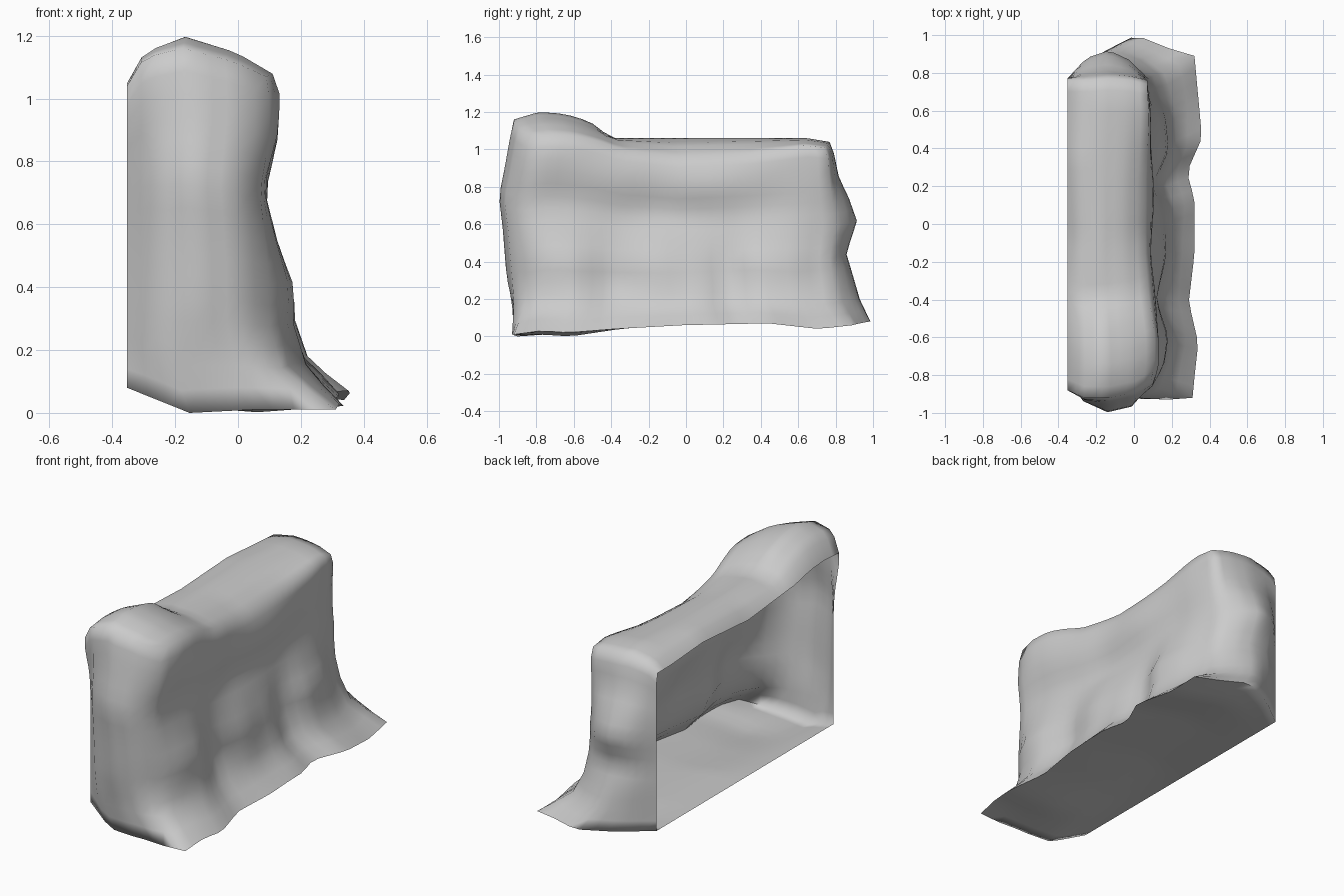
import bpy, bmesh, math
from mathutils import Vector

NU, NV, NW = 10, 28, 16          # cells across depth, length and height


def locate(stops, t):
    for i in range(len(stops) - 1):
        if t <= stops[i + 1]:
            return i, (t - stops[i]) / (stops[i + 1] - stops[i])
    return len(stops) - 2, 1.0


def table(cols, rows, values):
    """Bilinear lookup: value(c, r) from a small table."""
    def look(c, r):
        i, a = locate(cols, c)
        j, b = locate(rows, r)
        top = values[j][i] * (1 - a) + values[j][i + 1] * a
        low = values[j + 1][i] * (1 - a) + values[j + 1][i + 1] * a
        return top * (1 - b) + low * b
    return look


def lerp(a, b, t):
    return a + (b - a) * t


# Rock face: x by length (v) and height (w), flaring into a skirt at the foot
face_x = table(
    [0, .06, .16, .28, .42, .58, .66, .76, .88, 1],
    [0, .12, .25, .36, .48, .65, .82, .93, 1],
    [[.31, .32, .34, .29, .32, .32, .28, .36, .34, .32],
     [.14, .18, .23, .17, .21, .21, .16, .23, .22, .16],
     [.10, .15, .18, .12, .17, .17, .12, .18, .17, .10],
     [.10, .15, .18, .13, .16, .15, .11, .17, .16, .08],
     [.09, .12, .13, .11, .12, .11, .10, .12, .11, .06],
     [.07, .09, .09, .07, .06, .06, .07, .08, .08, .05],
     [.10, .13, .13, .11, .10, .10, .10, .10, .09, .06],
     [.10, .13, .13, .11, .09, .09, .09, .09, .09, .07],
     [.09, .11, .11, .08, .06, .06, .06, .07, .08, .07]])

# End walls: y by depth (u) and height (w)
near_y = table([0, .2, .5, .8, 1], [0, .15, .28, .5, .65, .78, .93, 1],
               [[-.83, -.89, -.92, -.93, -.92],
                [-.83, -.91, -.93, -.92, -.86],
                [-.83, -.92, -.96, -.93, -.85],
                [-.83, -.93, -.98, -.95, -.86],
                [-.83, -.94, -1.0, -.97, -.87],
                [-.84, -.93, -.97, -.94, -.86],
                [-.88, -.93, -.94, -.91, -.85],
                [-.88, -.92, -.92, -.89, -.83]])
far_y = table([0, .25, .54, .8, 1], [0, .12, .28, .38, .56, .7, .8, .95, 1],
              [[.77, .90, 1.0, .93, .89],
               [.77, .87, .94, .88, .80],
               [.77, .86, .89, .85, .78],
               [.77, .84, .86, .83, .77],
               [.77, .88, .92, .87, .79],
               [.77, .85, .87, .84, .78],
               [.77, .81, .82, .80, .77],
               [.77, .78, .79, .78, .76],
               [.76, .76, .77, .76, .74]])

# Crest and underside: z by length (v) and depth (u)
crest_z = table([0, .08, .16, .24, .31, .5, .75, .93, 1], [0, .12, .4, .75, 1],
                [[1.04, 1.05, 1.04, 1.01, 1.0, .97, 1.0, .98, .98],
                 [1.13, 1.15, 1.14, 1.09, 1.04, 1.03, 1.05, 1.03, 1.02],
                 [1.16, 1.20, 1.19, 1.15, 1.06, 1.06, 1.06, 1.06, 1.04],
                 [1.12, 1.15, 1.14, 1.10, 1.05, 1.03, 1.04, 1.05, 1.03],
                 [1.07, 1.08, 1.07, 1.04, 1.0, .96, .98, 1.02, 1.01]])
foot_z = table([0, .08, .16, .3, .5, .75, .9, 1], [0, .3, .6, 1],
               [[.08] * 8,
                [.0, .01, .02, .05, .08, .08, .07, .08],
                [.01, .01, .0, .04, .07, .08, .05, .08],
                [.01, .03, .02, .04, .06, .07, .04, .06]])


def point(i, j, k):
    u, v, w = i / NU, j / NV, k / NW
    p = Vector((lerp(-.353, face_x(v, w), u),
                lerp(near_y(u, w), far_y(u, w), v),
                lerp(foot_z(v, u), crest_z(v, u), w)))
    # gentle rock unevenness on the front face
    if i == NU and 0 < k < NW and 0 < j < NV:
        p.x += .008 * math.sin(p.y * 11) * math.sin(p.z * 9 + 1)
    return p


bm = bmesh.new()
verts = {}


def vert(*key):
    if key not in verts:
        verts[key] = bm.verts.new(point(*key))
    return verts[key]


def sheet(na, nb, key, flip):
    """Grid of quads; key(a, b) gives the lattice position."""
    for a in range(na):
        for b in range(nb):
            q = [key(a, b), key(a + 1, b), key(a + 1, b + 1), key(a, b + 1)]
            bm.faces.new([vert(*c) for c in (reversed(q) if flip else q)])


# Five sides of the shell; the back (-x) is left open
sheet(NV, NW, lambda a, b: (NU, a, b), False)
sheet(NU, NW, lambda a, b: (a, 0, b), False)
sheet(NU, NW, lambda a, b: (a, NV, b), True)
sheet(NU, NV, lambda a, b: (a, b, NW), False)
sheet(NU, NV, lambda a, b: (a, b, 0), True)

mesh = bpy.data.meshes.new("rock_wall")
bm.to_mesh(mesh)
bm.free()
rock = bpy.data.objects.new("rock_wall", mesh)
bpy.context.collection.objects.link(rock)
bpy.context.view_layer.objects.active = rock
rock.select_set(True)
bpy.ops.object.shade_smooth_by_angle(angle=math.radians(100))
